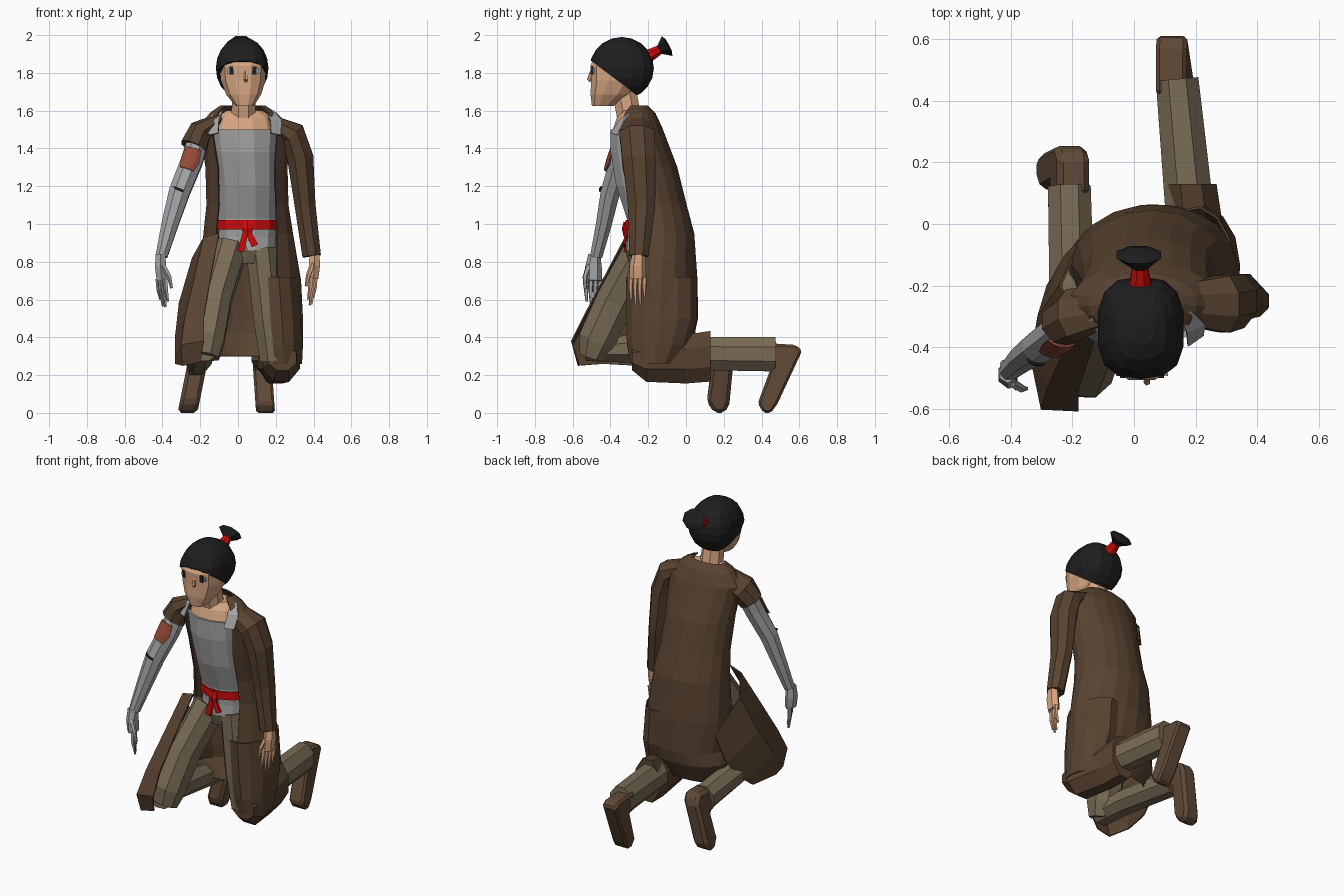
import bpy, bmesh, math
from mathutils import Vector

def mat(name, r, g, b):
    m = bpy.data.materials.new(name)
    m.diffuse_color = (r, g, b, 1)
    return m

COAT = mat("coat brown", .098, .056, .030)
BOOT = mat("boot brown", .115, .066, .038)
OLIVE = mat("trouser olive", .195, .150, .092)
SKIN = mat("skin", .68, .38, .22)
SHIRT = mat("shirt grey", .37, .37, .375)
METAL = mat("arm grey", .36, .365, .37)
HAIR = mat("hair black", .013, .013, .014)
RED = mat("red cloth", .60, .003, .003)
PATCH = mat("patch rust", .30, .07, .038)
EYE = mat("eye blue grey", .30, .42, .52)

def finish(name, bm, m, thick=0):
    bmesh.ops.recalc_face_normals(bm, faces=bm.faces)
    me = bpy.data.meshes.new(name)
    bm.to_mesh(me)
    bm.free()
    me.materials.append(m)
    ob = bpy.data.objects.new(name, me)
    bpy.context.collection.objects.link(ob)
    if thick:
        s = ob.modifiers.new("cloth", 'SOLIDIFY')
        s.thickness, s.offset = thick, 0
    return ob

def sheet(name, rows, m, thick=.008, loop=False, cap=False):
    """Skin a grid of points; loop closes each row, cap fills the ends."""
    bm = bmesh.new()
    vs = [[bm.verts.new(p) for p in r] for r in rows]
    n = len(rows[0])
    for a, b in zip(vs, vs[1:]):
        for i in range(n if loop else n - 1):
            j = (i + 1) % n
            bm.faces.new((a[i], a[j], b[j], b[i]))
    if cap:
        bm.faces.new(vs[0])
        bm.faces.new(vs[-1])
    return finish(name, bm, m, thick)

def power(c, e):
    return math.copysign(abs(c) ** e, c)

def tube(name, pts, m, n=8, axis=None, e=1):
    """Loft ellipses (x, y, z, ru, rv[, from, to]); 0 deg = +x, 90 deg = front; e < 1 is boxier."""
    rows, arc = [], len(pts[0]) > 5
    for k, p in enumerate(pts):
        t = Vector(axis) if axis else Vector(pts[min(k + 1, len(pts) - 1)][:3]) - Vector(pts[max(k - 1, 0)][:3])
        t.normalize()
        u = (Vector((1, 0, 0)) - t * t.x).normalized()
        v = t.cross(u)
        a0, a1 = p[5:7] if arc else (180 / n, 360 + 180 / n)
        row = []
        for i in range(n):
            a = math.radians(a0 + (a1 - a0) * i / (n - 1 if arc else n))
            row.append(Vector(p[:3]) + u * p[3] * power(math.cos(a), e) + v * p[4] * power(math.sin(a), e))
        rows.append(row)
    return sheet(name, rows, m, .008 if arc else 0, not arc, not arc)

def plate(name, c, w, h, m, d=.009):
    bm = bmesh.new()
    bmesh.ops.create_cube(bm, size=1)
    bmesh.ops.scale(bm, vec=(w, d, h), verts=bm.verts)
    bmesh.ops.translate(bm, vec=c, verts=bm.verts)
    return finish(name, bm, m)

DOWN = (0, 0, -1)

# Torso, neckline and belt
tube("shirt", [(.035, -.27, 1.5, .19, .135), (.04, -.25, 1.38, .18, .155), (.05, -.22, 1.2, .165, .155),
               (.05, -.19, 1.03, .16, .128), (.05, -.19, .93, .155, .123), (.05, -.2, .86, .15, .12)], SHIRT, 12, DOWN)
tube("chest_skin", [(.035, -.28, 1.6, .1, .06), (.035, -.27, 1.56, .16, .1), (.035, -.27, 1.49, .175, .125)], SKIN, 12, DOWN)
tube("neck", [(.03, -.33, 1.72, .065, .07), (.03, -.3, 1.56, .07, .07)], SKIN, 8, DOWN)
for s, side in ((-1, "right"), (1, "left")):
    sheet(side + "_shirt_lapel", [[(.035 + s * x, y, z) for x, y, z in r] for r in
          (((.19, -.36, 1.47), (.14, -.395, 1.48)), ((.195, -.325, 1.55), (.135, -.35, 1.55)),
           ((.15, -.28, 1.6), (.115, -.29, 1.6)))], SHIRT)
tube("belt", [(.05, -.19, 1.02, .167, .135), (.05, -.19, .97, .167, .135)], RED, 12, DOWN)
tube("belt_knot", [(.05, -.315, 1.01, .02, .015), (.05, -.32, .975, .034, .02), (.05, -.315, .935, .025, .015)], RED, 6)
for x in (.015, .09):
    tube("belt_tail", [(.045, -.322, .975, .02, .008), (x, -.324, .855 if x < .05 else .885, .026, .008)], RED, 4)

# Coat body, open at the front
tube("coat", [(.025, -.26, 1.625, .115, .055, 35, -215), (.028, -.26, 1.585, .175, .095, 40, -220),
              (.035, -.26, 1.51, .24, .13, 44, -224), (.045, -.215, 1.3, .215, .165, 46, -226),
              (.05, -.17, 1.1, .215, .17, 46, -226), (.055, -.14, .95, .235, .18, 50, -224),
              (.065, -.135, .7, .265, .195, 58, -218), (.075, -.135, .5, .265, .195, 55, -205),
              (.06, -.13, .42, .27, .175, 20, -190), (.04, -.14, .3, .22, .12, -40, -140)], COAT, 15, DOWN)
# Coat panel draped over the forward thigh
sheet("right_coat_drape", [
    [(-.10, -.31, .95), (-.18, -.30, .93), (-.24, -.2, .82), (-.17, -.05, .62)],
    [(-.145, -.43, .72), (-.23, -.42, .71), (-.31, -.3, .58), (-.22, -.1, .43)],
    [(-.18, -.54, .51), (-.28, -.53, .50), (-.33, -.42, .40), (-.28, -.2, .30)],
    [(-.18, -.605, .38), (-.3, -.60, .36), (-.33, -.45, .30), (-.29, -.25, .26)],
    [(-.2, -.57, .27), (-.29, -.57, .25), (-.33, -.44, .26), (-.29, -.27, .25)]], COAT)
# Coat over the kneeling leg
tube("left_coat_drape", [(.2, -.13, .72, .12, .185, 110, -110), (.215, -.13, .5, .125, .185, 110, -110),
                         (.225, -.15, .36, .115, .16, 110, -110), (.23, -.17, .26, .105, .12, 110, -110)], COAT, 9, DOWN)
tube("left_coat_hem", [(.235, -.285, .29, .08, .07), (.23, -.21, .28, .105, .125), (.2, 0, .285, .095, .14),
                       (.185, .13, .3, .09, .145)], COAT, 8, (0, 1, 0))

# Sleeves
tube("left_sleeve", [(.15, -.26, 1.55, .04, .07), (.29, -.26, 1.475, .075, .1), (.33, -.25, 1.35, .075, .095),
                     (.355, -.235, 1.1, .06, .078), (.39, -.25, .83, .053, .055)], COAT)
tube("right_sleeve", [(-.09, -.27, 1.545, .04, .07), (-.2, -.295, 1.48, .07, .09), (-.235, -.325, 1.405, .075, .075)], COAT)

# Bare grey arm with patch and marks
tube("right_arm", [(-.2, -.3, 1.48, .06, .065), (-.245, -.35, 1.33, .062, .06), (-.31, -.4, 1.17, .06, .055),
                   (-.36, -.435, 1.0, .048, .045), (-.405, -.475, .83, .034, .035)], METAL)
tube("arm_patch", [(-.232, -.335, 1.38, .066, .066, 55, 135), (-.25, -.357, 1.32, .065, .065, 45, 140),
                   (-.268, -.37, 1.275, .065, .063, 60, 130)], PATCH, 5)
tube("arm_mark", [(-.31, -.4, 1.178, .061, .057, 70, 130), (-.314, -.402, 1.168, .061, .057, 65, 110)], HAIR, 4)

# Hands: sx fans the fingers sideways, lean curls them
def hand(side, x, y, z, lean, sx, m):
    tube(side + "_palm", [(x, y, z + .03, .03, .032), (x, y - .005, z - .04, .034, .044),
                          (x + lean * .3, y - .005, z - .11, .03, .044)], m, 6)
    for i in range(4):
        fx, fy, drop = x + sx * (1.5 - i), y - .04 + i * .024, (.2, .23, .225, .19)[i]
        tube(side + "_finger", [(fx + lean * .3, fy, z - .1, .013, .013), (fx + lean * .5, fy - .004, z - .16, .012, .012),
                                (fx + lean, fy, z - drop - .02, .007, .007)], m, 5)
    tube(side + "_thumb", [(x + sx, y - .03, z - .03, .015, .015), (x + sx * 3 + lean * .4, y - .05, z - .09, .013, .013),
                           (x + sx * 3 + lean, y - .05, z - .15, .008, .008)], m, 5)

hand("left", .405, -.25, .82, -.02, -.008, SKIN)
hand("right", -.41, -.485, .81, .02, .013, METAL)

# Trousers
tube("hips", [(.04, -.19, .95, .14, .11), (.04, -.2, .86, .15, .12), (.04, -.2, .79, .11, .1)], OLIVE, 10, DOWN)
tube("right_thigh", [(-.04, -.22, .87, .095, .11), (-.12, -.37, .6, .09, .11), (-.165, -.47, .39, .1, .105),
                     (-.18, -.5, .3, .085, .07)], OLIVE, e=.9)
tube("right_shin", [(-.185, -.53, .33, .08, .06), (-.2, -.3, .34, .08, .08), (-.21, .12, .29, .075, .088)], OLIVE)
tube("left_thigh", [(.125, -.2, .87, .09, .11), (.165, -.21, .5, .09, .105), (.19, -.2, .28, .08, .1)], OLIVE)
tube("left_shin", [(.18, .05, .315, .085, .095), (.14, .47, .31, .075, .098)], OLIVE)

# Boots: side profile extruded, leaned sideways
def boot(name, prof, x0, x1, k):
    bm = bmesh.new()
    a, b = ([bm.verts.new((x + k * (z - .3), y, z)) for y, z in prof] for x in (x0, x1))
    bm.faces.new(a)
    bm.faces.new(b)
    for i in range(len(prof)):
        j = (i + 1) % len(prof)
        bm.faces.new((a[i], a[j], b[j], b[i]))
    bv = finish(name, bm, BOOT).modifiers.new("bevel", 'BEVEL')
    bv.width, bv.segments = .02, 1

boot("left_boot", [(.42, .37), (.58, .36), (.615, .33), (.485, .05), (.45, .0), (.41, .0), (.38, .05), (.45, .24), (.42, .24)],
     .075, .175, -.07)
boot("right_boot", [(.09, .36), (.22, .36), (.255, .31), (.23, .05), (.205, .0), (.15, .0), (.11, .06), (.13, .22), (.09, .22)],
     -.26, -.155, .2)

# Head and face
tube("head", [(.025, -.345, 1.9, .11, .13), (.025, -.36, 1.84, .127, .15), (.027, -.365, 1.76, .122, .142),
              (.03, -.40, 1.685, .095, .108), (.035, -.44, 1.625, .05, .06)], SKIN, 12, DOWN, .8)
tube("nose", [(.042, -.502, 1.81, .006, .006), (.042, -.513, 1.765, .012, .012), (.042, -.503, 1.755, .008, .006)], SKIN, 5)
for x, d in ((-.033, 1), (.085, -1)):
    plate("eye", (x, -.496, 1.812), .026, .042, HAIR)
    plate("eye_light", (x - .018 * d, -.489, 1.81), .014, .024, EYE)

# Hair cap: squared dome cut from fringe to nape
bm = bmesh.new()
bmesh.ops.create_uvsphere(bm, u_segments=14, v_segments=10, radius=1)
for v in bm.verts:
    r = math.hypot(v.co.x, v.co.y) or 1
    x, y = r * power(v.co.x / r, .75), r * power(v.co.y / r, .75)
    v.co = Vector((.022 + .142 * x, -.34 + .17 * y, 1.825 + .165 * v.co.z))
bmesh.ops.bisect_plane(bm, geom=bm.verts[:] + bm.edges[:] + bm.faces[:], plane_co=(0, -.5, 1.862),
                       plane_no=(0, -.18, -.24), clear_outer=True)
bmesh.ops.holes_fill(bm, edges=bm.edges)
finish("hair_cap", bm, HAIR)
tube("hair_tie", [(.02, -.215, 1.88, .042, .04), (.02, -.135, 1.925, .026, .026)], RED, 8)
tube("ponytail", [(.02, -.145, 1.92, .022, .022), (.015, -.1, 1.942, .078, .064), (.015, -.09, 1.947, .05, .035)],
     HAIR, 8, (0, .88, .47))
